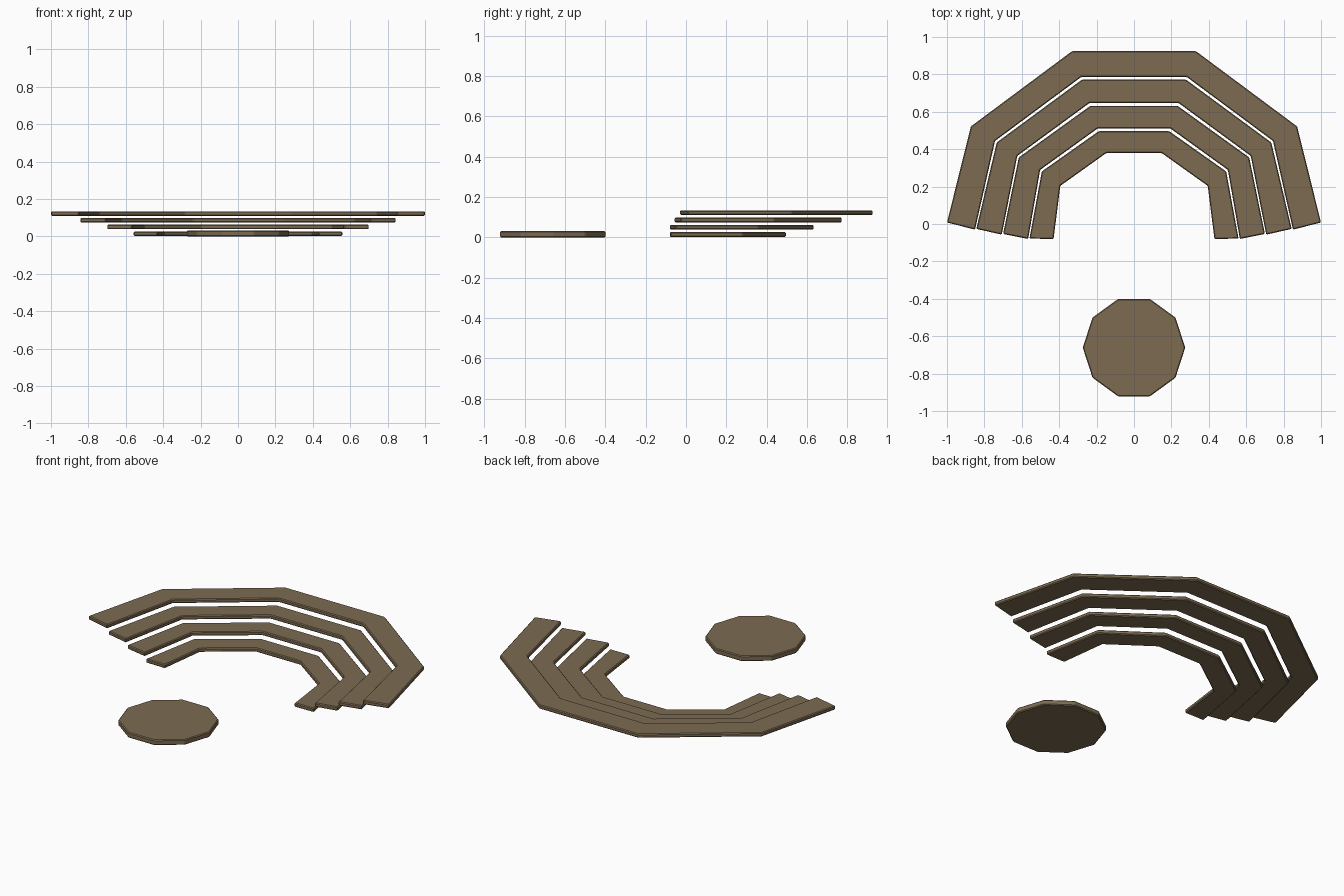
import bpy, bmesh, math

if "Cube" in bpy.data.objects:
    bpy.data.objects.remove(bpy.data.objects["Cube"])

wood = bpy.data.materials.new("brown_wood")
wood.diffuse_color = (0.20, 0.145, 0.082, 1)
wood.use_nodes = True
wood.node_tree.nodes["Principled BSDF"].inputs["Base Color"].default_value = wood.diffuse_color


def slab(name, outline, z0, z1, bevel=0.005):
    """Extrude a flat outline into a plate with chamfered edges."""
    bm = bmesh.new()
    face = bm.faces.new([bm.verts.new((x, y, z0)) for x, y in outline])
    out = bmesh.ops.extrude_face_region(bm, geom=[face])
    top = [v for v in out["geom"] if isinstance(v, bmesh.types.BMVert)]
    bmesh.ops.translate(bm, verts=top, vec=(0, 0, z1 - z0))
    bmesh.ops.recalc_face_normals(bm, faces=bm.faces)
    mesh = bpy.data.meshes.new(name)
    bm.to_mesh(mesh)
    bm.free()
    mesh.materials.append(wood)
    obj = bpy.data.objects.new(name, mesh)
    bpy.context.collection.objects.link(obj)
    mod = obj.modifiers.new("chamfer", "BEVEL")
    mod.width = bevel
    mod.segments = 1
    mod.limit_method = "ANGLE"
    mod.angle_limit = math.radians(25)
    return obj


def arc(half):
    """Mirror the right half (tip to top) into a full five-sided arc."""
    return half + [(-x, y) for x, y in reversed(half)]


# Round stage: ten-sided disc
R = 0.274
slab("stage", [(R * math.cos(i * math.pi / 5), -0.661 + R * math.sin(i * math.pi / 5))
               for i in range(10)], 0.0, 0.032)

# Seating tiers, lowest first: right half of the outer and inner edges
tiers = [
    ([(0.559, -0.078), (0.493, 0.281), (0.189, 0.496)],
     [(0.430, -0.080), (0.394, 0.204), (0.147, 0.380)]),
    ([(0.700, -0.053), (0.616, 0.356), (0.233, 0.632)],
     [(0.566, -0.080), (0.502, 0.289), (0.194, 0.511)]),
    ([(0.843, -0.026), (0.734, 0.436), (0.278, 0.772)],
     [(0.707, -0.057), (0.624, 0.364), (0.238, 0.647)]),
    ([(1.000, 0.008), (0.872, 0.522), (0.330, 0.925)],
     [(0.850, -0.030), (0.743, 0.444), (0.282, 0.786)]),
]
for i, (outer, inner) in enumerate(tiers):
    z = 0.002 + 0.036 * i
    slab(f"seating_tier_{i + 1}", arc(outer) + arc(inner)[::-1], z, z + 0.024)
